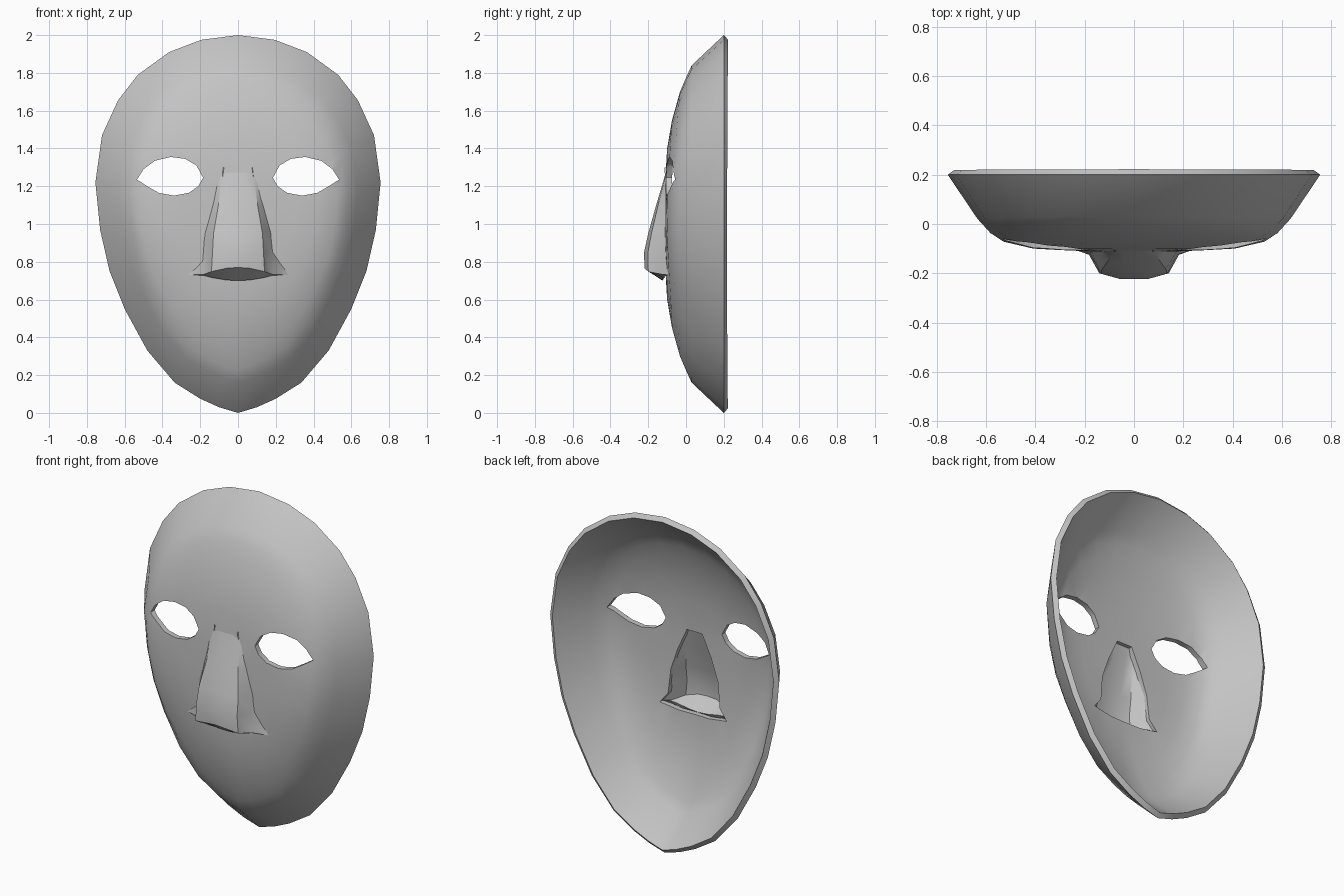
import bpy, bmesh
from mathutils import Vector

cube = bpy.data.objects.get("Cube")
if cube:
    bpy.data.objects.remove(cube, do_unlink=True)

grey = bpy.data.materials.new("plain_grey")
grey.use_nodes = True
colour = (0.55, 0.55, 0.55, 1)
grey.diffuse_color = colour
grey.node_tree.nodes["Principled BSDF"].inputs["Base Color"].default_value = colour


def finish(bm, name):
    mesh = bpy.data.meshes.new(name)
    bm.to_mesh(mesh)
    bm.free()
    mesh.materials.append(grey)
    ob = bpy.data.objects.new(name, mesh)
    bpy.context.scene.collection.objects.link(ob)
    return ob


def face_forward(bm):
    # Turn an open sheet so its outer side looks to -y
    bm.normal_update()
    if sum(f.normal.y * f.calc_area() for f in bm.faces) > 0:
        bmesh.ops.reverse_faces(bm, faces=bm.faces[:])


def thicken(ob, depth):
    mod = ob.modifiers.new("thickness", "SOLIDIFY")
    mod.thickness = depth
    mod.offset = -1


def apply_and_smooth(ob, angle):
    bpy.ops.object.select_all(action="DESELECT")
    ob.select_set(True)
    bpy.context.view_layer.objects.active = ob
    for mod in ob.modifiers[:]:
        bpy.ops.object.modifier_apply(modifier=mod.name)
    bpy.ops.object.shade_smooth_by_angle(angle=angle)


def cut_through(ob, outline, name):
    # Prism along y, used as a boolean cutter
    bm = bmesh.new()
    face = bm.faces.new([bm.verts.new((x, -0.4, z)) for x, z in outline])
    ext = bmesh.ops.extrude_face_region(bm, geom=[face])
    moved = [v for v in ext["geom"] if isinstance(v, bmesh.types.BMVert)]
    bmesh.ops.translate(bm, verts=moved, vec=(0, 0.8, 0))
    bmesh.ops.recalc_face_normals(bm, faces=bm.faces[:])
    cutter = finish(bm, name)
    cutter.hide_render = True
    mod = ob.modifiers.new(name, "BOOLEAN")
    mod.operation = "DIFFERENCE"
    mod.solver = "EXACT"
    mod.object = cutter
    return cutter


# Face shell: rings of the egg-shaped outline, shrinking toward the front
half = [(0, 0), (.1, .03), (.2, .075), (.335, .16), (.48, .33), (.6, .55),
        (.68, .75), (.73, .97), (.755, 1.22), (.72, 1.47), (.635, 1.655),
        (.53, 1.79), (.365, 1.91), (.195, 1.975), (0, 2)]
outline = half + [(-x, z) for x, z in half[-2:0:-1]]
# scale, depth toward brow and chin, depth toward the cheeks
rings = [(1, .2, .2), (.84, .03, .02), (.77, -.002, -.04), (.7, -.032, -.075),
         (.55, -.074, -.1), (.4, -.1, -.106), (.2, -.112, -.112)]
mid = 1.0
bm = bmesh.new()
loops = []
for s, tall, wide in rings:
    loop = []
    for x, z in outline:
        dz = z - mid
        side = x * x / (x * x + dz * dz)
        loop.append(bm.verts.new((x * s, tall + (wide - tall) * side, mid + dz * s)))
    loops.append(loop)
n = len(outline)
for a, b in zip(loops, loops[1:]):
    for i in range(n):
        j = (i + 1) % n
        bm.faces.new((a[i], a[j], b[j], b[i]))
bm.faces.new(loops[-1])
face_forward(bm)
shell = finish(bm, "face_shell")
thicken(shell, 0.032)

# Eye holes and the opening behind the hollow nose
eye = [(.185, 1.245), (.22, 1.31), (.28, 1.345), (.355, 1.355), (.44, 1.335),
       (.5, 1.29), (.535, 1.235), (.48, 1.2), (.42, 1.165), (.34, 1.15),
       (.26, 1.165), (.21, 1.2)]
nose_gap = [(.05, 1.21), (.11, 1.08), (.155, .95), (.17, .8), (.22, .738), (.1, .72)]
cutters = [cut_through(shell, [(x * m, z) for x, z in eye], name)
           for m, name in ((1, "left_eye_cutter"), (-1, "right_eye_cutter"))]
cutters.append(cut_through(shell, nose_gap + [(-x, z) for x, z in nose_gap[::-1]],
                           "nose_cutter"))
apply_and_smooth(shell, 0.6)
for c in cutters:
    bpy.data.objects.remove(c, do_unlink=True)

# Nose: rows from bridge to tip, flaring at the nostrils, then the underside
root = -.093
# height, ridge width, base width, depth, drop of the outer columns
rows = [(1.3, .1, .08, -.1, 0), (1.22, .12, .1, -.122, 0), (1.1, .14, .145, -.158, 0),
        (.95, .175, .185, -.2, 0), (.85, .182, .19, -.222, 0),
        (.77, .19, .27, -.22, -.04), (.70, .19, .27, -.125, .03)]
columns = [(0, 1), (.33, 1), (.74, .84), (.96, .25)]
bm = bmesh.new()
grid = []
for z, ridge, base, depth, drop in rows:
    right = [(ridge * c, root + (depth - root) * k, z + drop * c * c) for c, k in columns]
    right.append((base, root, z + drop))
    line = [(-x, y, h) for x, y, h in right[:0:-1]] + right
    grid.append([bm.verts.new(p) for p in line])
for a, b in zip(grid, grid[1:]):
    for i in range(len(a) - 1):
        bm.faces.new((a[i], a[i + 1], b[i + 1], b[i]))
bmesh.ops.remove_doubles(bm, verts=bm.verts[:], dist=0.0005)
face_forward(bm)
nose = finish(bm, "nose")
thicken(nose, 0.022)
apply_and_smooth(nose, 0.6)
